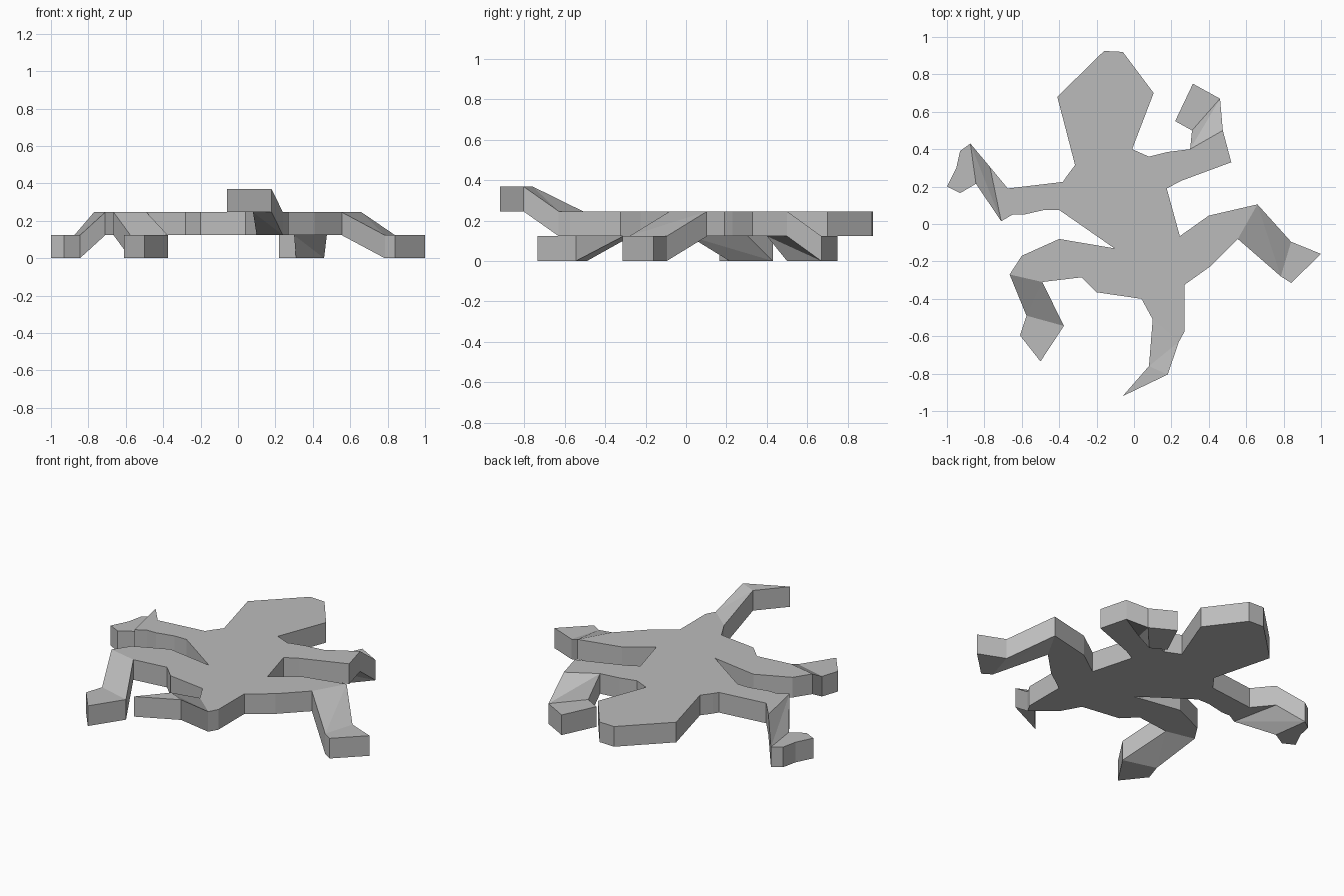
import bpy
import bmesh
from mathutils import Vector

cube = bpy.data.objects.get("Cube")
if cube:
    bpy.data.objects.remove(cube, do_unlink=True)

THICK = 0.123          # thickness of the slab, and height of each step
BODY_TOP = THICK * 2

# Torso edges, clockwise seen from above, between one limb and the next
head_edge = [(-.71 + .035, .19), (-.38, .225), (-.36, .255), (-.315, .315), (-.41, .68),
             (-.16, .925), (-.06, .92), (.105, .70), (-.01, .40), (.08, .36), (.18, .385)]
left_flank = [(.52, .33), (.25, .23), (.175, .19), (.245, -.065), (.40, .045)]
left_hip = [(.41, -.225), (.27, -.325), (.27, -.575)]
right_hip = [(.04, -.40), (-.20, -.365), (-.28, -.285)]
right_flank = [(-.60, -.17), (-.40, -.08), (-.105, -.13), (-.40, .075),
               (-.48, .075), (-.59, .05), (-.65, .05)]

# Each limb: joint start, joint end, tip outline, direction of the step
left_hand = ((.30, .40), (.475, .50),
             [(.31, .50), (.22, .55), (.315, .75), (.46, .67)], -1)
left_foot = ((.66, .105), (.555, -.08),
             [(.84, -.095), (1, -.16), (.84, -.315), (.785, -.28)], -1)
tail = ((.24, -.63), (.10, -.51),
        [(.18, -.805), (-.06, -.92), (.08, -.76)], 1)
right_foot = ((-.49, -.31), (-.665, -.27),
              [(-.375, -.545), (-.50, -.735), (-.61, -.595), (-.575, -.49)], -1)
right_hand = ((-.71, .015), (-.77, .305),
              [(-.845, .215), (-.93, .165), (-1, .20), (-.95, .30),
               (-.93, .39), (-.875, .43)], -1)


def add_vert(bm, point, height):
    return bm.verts.new((point[0], point[1], height))


def add_limb(bm, limb):
    """Sloping joint and level tip; returns the two verts shared with the torso."""
    start, end, tip, step = limb
    a = add_vert(bm, start, BODY_TOP)
    b = add_vert(bm, end, BODY_TOP)
    tip_verts = [add_vert(bm, p, BODY_TOP + step * THICK) for p in tip]
    bm.faces.new([a, tip_verts[0], tip_verts[-1]])
    bm.faces.new([a, tip_verts[-1], b])
    bm.faces.new(tip_verts)
    return [a, b]


# Top surface: torso with its limbs
bm = bmesh.new()
torso = []
for edge, limb in ((head_edge, left_hand), (left_flank, left_foot), (left_hip, tail),
                   (right_hip, right_foot), (right_flank, right_hand)):
    torso += [add_vert(bm, p, BODY_TOP) for p in edge]
    torso += add_limb(bm, limb)
bm.faces.new(torso)
bmesh.ops.triangulate(bm, faces=bm.faces[:])

# Give the surface its thickness, straight down, keeping the upper skin
upper = bm.faces[:]
copy = bmesh.ops.extrude_face_region(bm, geom=upper, use_keep_orig=True)
lower_verts = [g for g in copy["geom"] if isinstance(g, bmesh.types.BMVert)]
bmesh.ops.translate(bm, verts=lower_verts, vec=Vector((0, 0, -THICK)))
bmesh.ops.recalc_face_normals(bm, faces=bm.faces[:])

mesh = bpy.data.meshes.new("lizard_body")
bm.to_mesh(mesh)
bm.free()
lizard = bpy.data.objects.new("lizard_body", mesh)
bpy.context.collection.objects.link(lizard)

# Plain grey skin
color = (0.5, 0.5, 0.5, 1)
skin = bpy.data.materials.new("grey_skin")
skin.use_nodes = True
skin.diffuse_color = color
skin.node_tree.nodes["Principled BSDF"].inputs["Base Color"].default_value = color
mesh.materials.append(skin)
